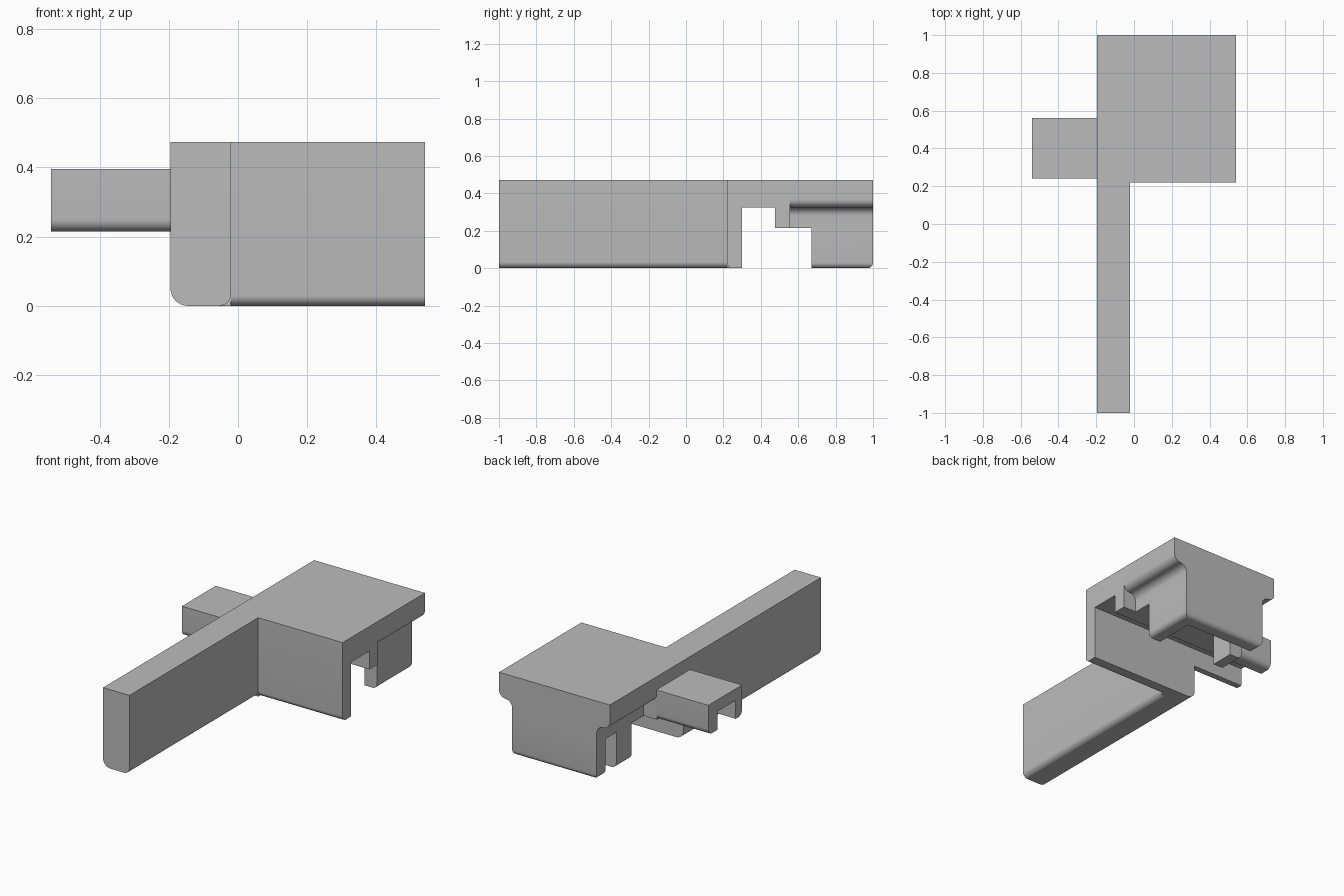
import bpy, bmesh, math
from mathutils import Vector

cube = bpy.data.objects.get("Cube")
if cube:
    bpy.data.objects.remove(cube, do_unlink=True)

grey = bpy.data.materials.new("plain grey")
grey.use_nodes = True
colour = (0.5, 0.5, 0.5, 1)
grey.diffuse_color = colour
for node in grey.node_tree.nodes:
    if node.type == 'BSDF_PRINCIPLED':
        node.inputs["Base Color"].default_value = colour

# Shared dimensions
TOP, STEP, ROOF = 0.473, 0.215, 0.325
LEFT, RIGHT, SPINE = 0.54, -0.195, -0.02
FRONT, WALL, RIB, RIB_END, LEG, BACK = 0.22, 0.30, 0.475, 0.555, 0.67, 1.0
IN_R, IN_L, THICK, ROUND = -0.108, 0.453, 0.083, 0.03
parts = []


def finish(name, bm):
    bmesh.ops.recalc_face_normals(bm, faces=bm.faces)
    mesh = bpy.data.meshes.new(name)
    bm.to_mesh(mesh)
    bm.free()
    mesh.materials.append(grey)
    obj = bpy.data.objects.new(name, mesh)
    bpy.context.collection.objects.link(obj)
    parts.append(obj)


def fillet(corners, steps=8):
    """Turn (u, v, radius) corners into an outline with round corners."""
    out = []
    for i, (u, v, r) in enumerate(corners):
        p = Vector((u, v))
        if r == 0:
            out.append(p)
            continue
        before = (Vector(corners[i - 1][:2]) - p).normalized()
        after = (Vector(corners[(i + 1) % len(corners)][:2]) - p).normalized()
        centre = p + r * (before + after)
        for k in range(steps + 1):
            t = math.pi / 2 * k / steps
            out.append(centre - r * (math.cos(t) * after + math.sin(t) * before))
    return out


def prism(name, axis, corners, start, end):
    """Extrude a rounded profile along x (profile y, z) or y (profile x, z)."""
    bm = bmesh.new()
    place = (lambda p: (start, p.x, p.y)) if axis == 'x' else (lambda p: (p.x, start, p.y))
    face = bm.faces.new([bm.verts.new(place(p)) for p in fillet(corners)])
    ext = bmesh.ops.extrude_face_region(bm, geom=[face])
    move = (end - start, 0, 0) if axis == 'x' else (0, end - start, 0)
    verts = [g for g in ext["geom"] if isinstance(g, bmesh.types.BMVert)]
    bmesh.ops.translate(bm, verts=verts, vec=move)
    finish(name, bm)


# Long arm, rounded along both lower edges
prism("arm", 'y', [(RIGHT, TOP, 0), (RIGHT, 0, 0.05), (SPINE, 0, 0.035), (SPINE, TOP, 0)],
      -1, FRONT)
prism("arm_root", 'y', [(RIGHT, TOP, 0), (RIGHT, 0, 0.05), (SPINE, 0, 0), (SPINE, TOP, 0)],
      FRONT, WALL)

# Front wall with the channel roof and rib behind it
channel = [(WALL, ROOF, 0), (RIB, ROOF, 0), (RIB, STEP, 0), (RIB_END, STEP, 0), (RIB_END, TOP, 0)]
prism("head_front", 'x', [(FRONT, TOP, 0), (FRONT, 0, ROUND), (WALL, 0, 0)] + channel, SPINE, LEFT)
prism("channel_bridge", 'x', [(WALL, TOP, 0)] + channel, RIGHT, SPINE)

# Side stub: an upturned trough with round lower corners
prism("side_stub", 'x', [(0.24, 0.395, 0), (0.24, STEP, 0.035), (WALL, STEP, 0), (WALL, ROOF, 0),
                         (RIB, ROOF, 0), (RIB, STEP, 0), (0.56, STEP, 0.035), (0.56, 0.395, 0)],
      -LEFT, RIGHT)

# Overhanging slab that curves into the narrower housing
CURVE = (LEFT - IN_L) / 2 - 0.0005
prism("head_slab", 'y', [(RIGHT, TOP, 0), (RIGHT, ROOF, CURVE), (IN_R, ROOF, CURVE), (IN_R, STEP, 0),
                         (IN_L, STEP, 0), (IN_L, ROOF, CURVE), (LEFT, ROOF, CURVE), (LEFT, TOP, 0)],
      RIB_END, BACK)

# Housing walls: left wall, short right tab, back wall
prism("housing_left_wall", 'y', [(IN_L - THICK, STEP, 0), (IN_L - THICK, 0, 0),
                                 (IN_L, 0, ROUND), (IN_L, STEP, 0)], LEG, BACK - THICK)
prism("housing_right_tab", 'y', [(IN_R, STEP, 0), (IN_R, 0, ROUND),
                                 (IN_R + THICK, 0, 0), (IN_R + THICK, STEP, 0)], LEG, 0.815)

bm = bmesh.new()
bmesh.ops.create_cube(bm, size=1)
for v in bm.verts:
    v.co = (IN_L if v.co.x > 0 else IN_R, BACK if v.co.y > 0 else BACK - THICK,
            STEP if v.co.z > 0 else 0)
outer = [e for e in bm.edges if all(v.co.z < 0.01 for v in e.verts)
         and any(v.co.y > BACK - 0.01 for v in e.verts)]
bmesh.ops.bevel(bm, geom=outer, offset=ROUND, segments=6, profile=0.5, affect='EDGES')
finish("housing_back_wall", bm)

# Smooth the fillets and keep the edges sharp
bpy.ops.object.select_all(action='DESELECT')
for obj in parts:
    obj.select_set(True)
bpy.context.view_layer.objects.active = parts[0]
bpy.ops.object.shade_smooth_by_angle()
